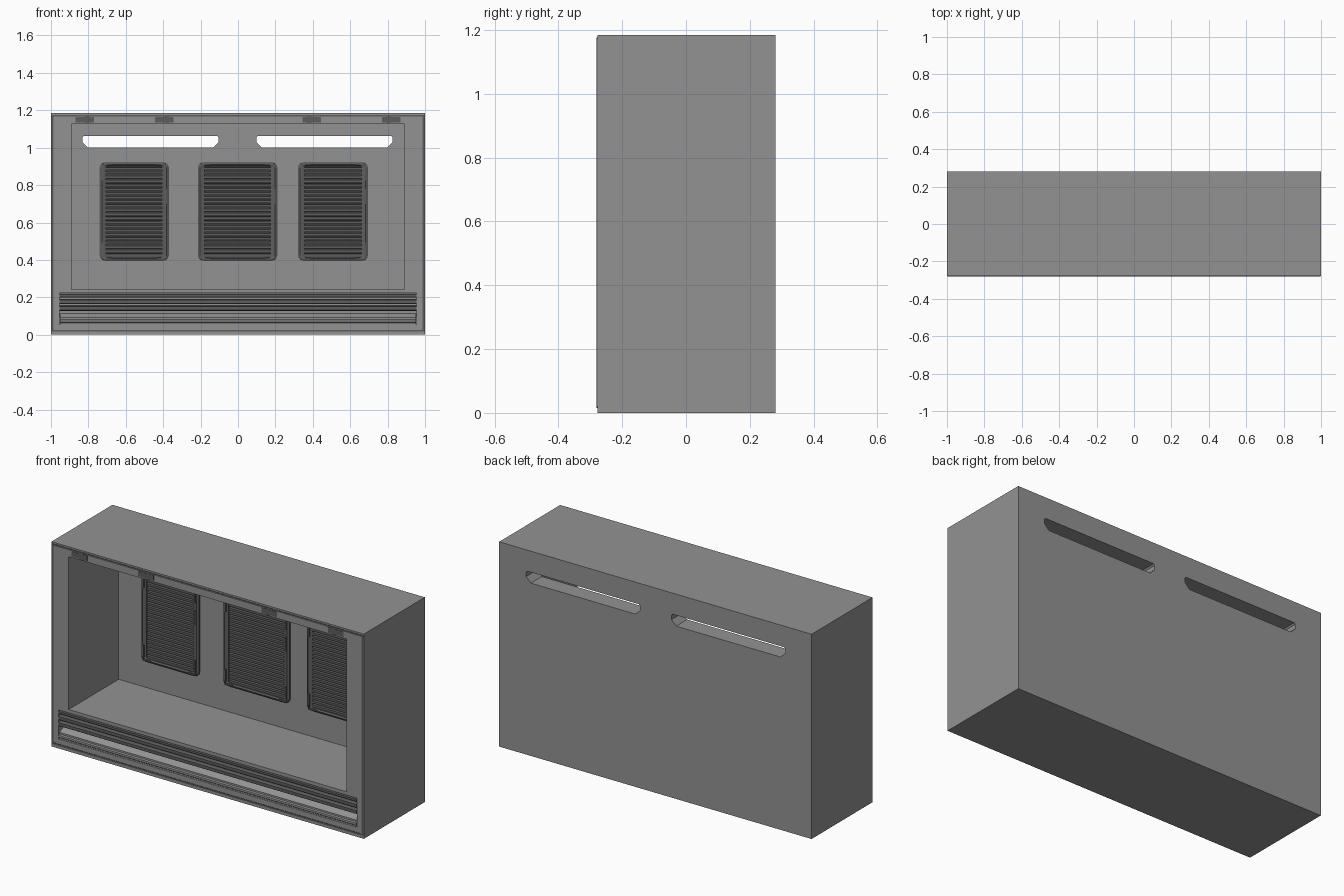
import bpy, bmesh
from math import cos, sin, pi

if "Cube" in bpy.data.objects:
    bpy.data.objects.remove(bpy.data.objects["Cube"])

FRONT, BACK, WALL = -0.2775, 0.28, 0.18   # front face, rear face, inner rear wall
H = 1.185


def material(name, v):
    m = bpy.data.materials.new(name)
    m.diffuse_color = (v, v, v, 1)
    m.use_nodes = True
    m.node_tree.nodes["Principled BSDF"].inputs["Base Color"].default_value = m.diffuse_color
    return m


GREY, DARK = material("mid_grey", 0.29), material("dark_grey", 0.11)


def finish(name, bm, mat=GREY):
    bmesh.ops.recalc_face_normals(bm, faces=bm.faces)
    me = bpy.data.meshes.new(name)
    bm.to_mesh(me)
    bm.free()
    me.materials.append(mat)
    ob = bpy.data.objects.new(name, me)
    bpy.context.collection.objects.link(ob)
    return ob


def add_prism(bm, pts, a, b, axis='y'):
    """Extrude a profile: xz points along y, or yz points along x."""
    place = (lambda p, t: (p[0], t, p[1])) if axis == 'y' else (lambda p, t: (t, p[0], p[1]))
    v0 = [bm.verts.new(place(p, a)) for p in pts]
    v1 = [bm.verts.new(place(p, b)) for p in pts]
    n = len(pts)
    bm.faces.new(v0)
    bm.faces.new(v1[::-1])
    for i in range(n):
        j = (i + 1) % n
        bm.faces.new((v0[i], v0[j], v1[j], v1[i]))


def add_box(bm, x0, x1, y0, y1, z0, z1):
    add_prism(bm, [(x0, z0), (x1, z0), (x1, z1), (x0, z1)], y0, y1)


def rrect(x0, x1, z0, z1, r, seg=3):
    pts = []
    for k, (cx, cz) in enumerate([(x1 - r, z1 - r), (x0 + r, z1 - r), (x0 + r, z0 + r), (x1 - r, z0 + r)]):
        for i in range(seg + 1):
            a = pi / 2 * (k + i / seg)
            pts.append((cx + r * cos(a), cz + r * sin(a)))
    return pts


def add_ring(bm, loops):
    """Closed frame lofted through (points, y) loops."""
    rows = [[bm.verts.new((x, y, z)) for x, z in pts] for pts, y in loops]
    for r, row in enumerate(rows):
        nxt = rows[(r + 1) % len(rows)]
        for i in range(len(row)):
            j = (i + 1) % len(row)
            bm.faces.new((row[i], row[j], nxt[j], nxt[i]))


# Casing with display cavity, rear slots, grille pockets and front trough cut out
bm = bmesh.new()
add_box(bm, -1, 1, FRONT, BACK, 0, H)
casing = finish("casing", bm)

grilles = [("left", -0.74, -0.37), ("middle", -0.215, 0.21), ("right", 0.32, 0.695)]
Z0, Z1 = 0.395, 0.923


def cut(name, bm):
    cutter = finish(name, bm)
    m = casing.modifiers.new(name, 'BOOLEAN')
    m.operation, m.solver, m.object = 'DIFFERENCE', 'EXACT', cutter
    cutter.hide_render = True
    cutter.hide_set(True)


bm = bmesh.new()
add_box(bm, -0.89, 0.89, -0.4, WALL, 0.243, 1.127)
cut("cavity_cutter", bm)

bm = bmesh.new()
for x0, x1 in ((-0.832, -0.103), (0.098, 0.827)):
    add_prism(bm, [(x0 + 0.03, 1.0), (x1 - 0.03, 1.0), (x1, 1.03), (x1, 1.055), (x1 - 0.008, 1.063),
                   (x0 + 0.008, 1.063), (x0, 1.055), (x0, 1.03)],
              WALL - 0.05, BACK + 0.05)
cut("slot_cutter", bm)

bm = bmesh.new()
for _, x0, x1 in grilles:
    add_box(bm, x0 + 0.025, x1 - 0.025, WALL - 0.05, WALL + 0.035, Z0 + 0.015, Z1 - 0.015)
cut("pocket_cutter", bm)

bm = bmesh.new()
add_box(bm, -0.955, 0.955, -0.4, FRONT + 0.045, 0.055, 0.223)
cut("trough_cutter", bm)

# Grilles on the inner rear wall
for side, x0, x1 in grilles:
    bm = bmesh.new()
    d = 0.012
    add_ring(bm, [(rrect(x0, x1, Z0, Z1, 0.03), WALL + 0.002),
                  (rrect(x0, x1, Z0, Z1, 0.03), WALL - 0.008),
                  (rrect(x0 + d, x1 - d, Z0 + d, Z1 - d, 0.022), WALL - 0.014),
                  (rrect(x0 + 0.035, x1 - 0.035, Z0 + 0.02, Z1 - 0.02, 0.008), WALL - 0.008),
                  (rrect(x0 + 0.035, x1 - 0.035, Z0 + 0.02, Z1 - 0.02, 0.008), WALL + 0.03)])
    finish(side + "_grille_frame", bm, DARK)

    # Close-set louvre slats, tilted down towards the front
    bm = bmesh.new()
    n = 22
    pitch = (Z1 - Z0 - 0.044) / n
    for i in range(n):
        z = Z0 + 0.022 + pitch * i
        add_prism(bm, [(WALL - 0.006, z + 0.001), (WALL - 0.006, z + 0.014),
                       (WALL + 0.022, z + 0.021), (WALL + 0.022, z + 0.008)], x0 + 0.033, x1 - 0.033, 'x')
    finish(side + "_grille_slats", bm, DARK)

    # Corner clips and side catches
    bm = bmesh.new()
    for xa, s in ((x0 + 0.014, 1), (x1 - 0.014, -1)):
        for za, t in ((Z0 + 0.008, 1), (Z1 - 0.008, -1)):
            for w, h in ((0.05, 0.008), (0.008, 0.09)):
                add_box(bm, *sorted((xa, xa + s * w)), WALL - 0.018, WALL - 0.006, *sorted((za, za + t * h)))
    add_box(bm, x1 - 0.024, x1 - 0.012, WALL - 0.018, WALL - 0.006, 0.70, 0.78)
    finish(side + "_grille_clips", bm, DARK)

# Raised seal around the front edge
bm = bmesh.new()
outer, inner = rrect(-0.998, 0.998, 0.016, 1.176, 0.004, 1), rrect(-0.986, 0.986, 0.026, 1.166, 0.004, 1)
add_ring(bm, [(outer, FRONT + 0.003), (outer, -0.28), (inner, -0.28), (inner, FRONT + 0.003)])
finish("front_seal", bm, DARK)

# Lower vent: louvre bars and a stepped sill in the trough
bm = bmesh.new()
f = FRONT
for z, h in ((0.199, 0.020), (0.164, 0.026), (0.128, 0.026)):
    add_prism(bm, [(f, z + 0.004), (f, z + h - 0.004), (f + 0.006, z + h),
                   (f + 0.034, z + h + 0.002), (f + 0.034, z + 0.002), (f + 0.006, z)], -0.954, 0.954, 'x')
finish("lower_vent_louvres", bm, DARK)

bm = bmesh.new()
add_prism(bm, [(f + 0.046, 0.054), (f + 0.002, 0.054), (f + 0.002, 0.063), (f - 0.002, 0.067),
               (f - 0.002, 0.078), (f + 0.006, 0.082), (f + 0.006, 0.092), (f + 0.046, 0.115)],
          -0.952, 0.952, 'x')
finish("lower_vent_sill", bm)

# Hinges along the top of the frame
bm = bmesh.new()
for x in (-0.82, -0.395, 0.395, 0.82):
    add_box(bm, x - 0.05, x + 0.05, f - 0.0015, f + 0.01, 1.134, 1.164)
    c = x + (0.015 if x < 0 else -0.015)
    add_box(bm, c - 0.012, c + 0.012, f - 0.003, f + 0.01, 1.131, 1.168)
finish("top_hinges", bm, DARK)
